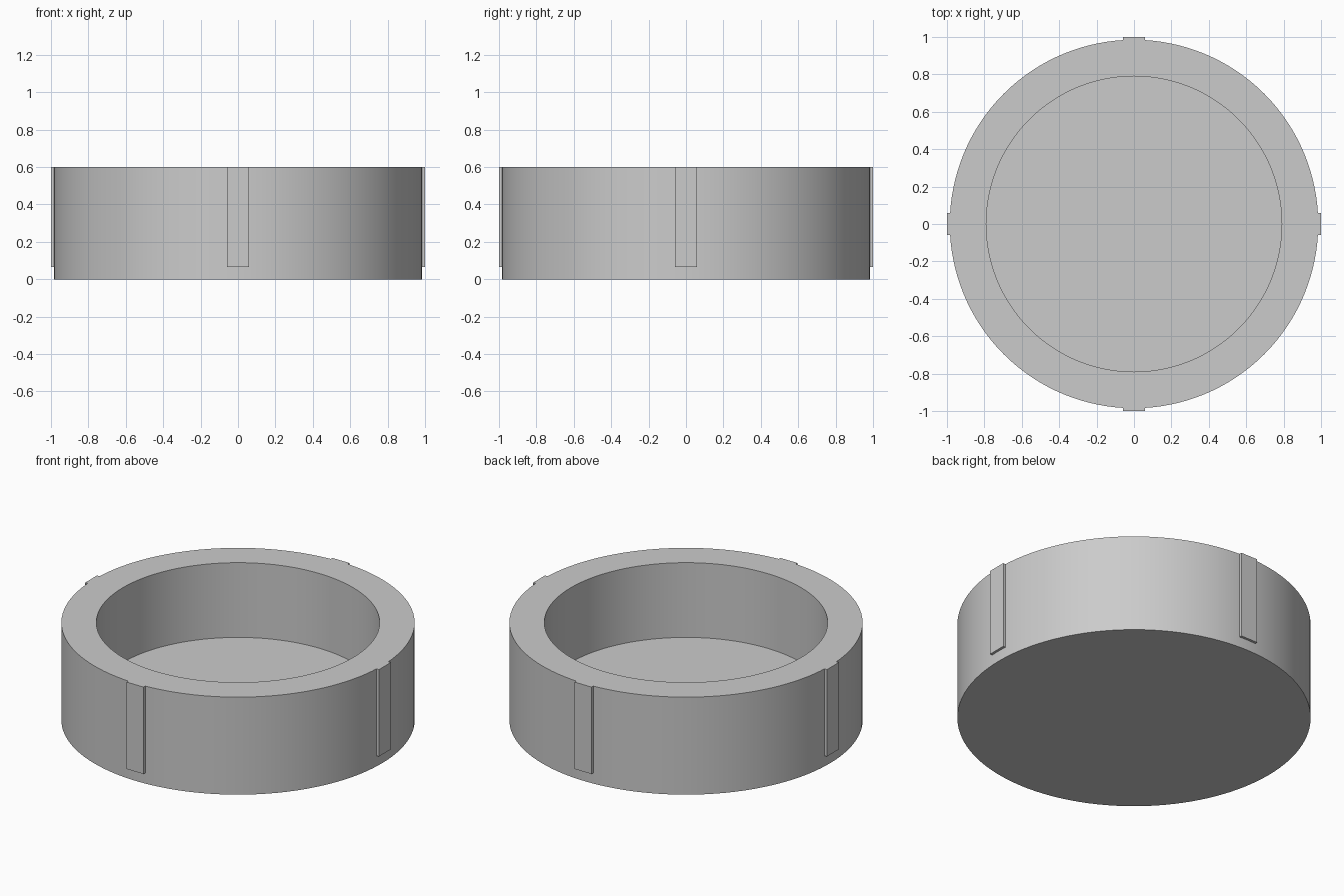
import bpy
import bmesh
import math
from mathutils import Matrix, Vector

cube = bpy.data.objects.get("Cube")
if cube:
    bpy.data.objects.remove(cube, do_unlink=True)

HEIGHT, FLOOR = 0.6, 0.14
OUTER, INNER = 0.985, 0.79
RIB_WIDTH, RIB_BOTTOM = 0.115, 0.065
RIB_INNER, RIB_OUTER = 0.982, 1.0
SEGMENTS = 128

grey = bpy.data.materials.new("plain grey")
grey.use_nodes = True
grey.diffuse_color = (0.6, 0.6, 0.6, 1)
grey.node_tree.nodes["Principled BSDF"].inputs["Base Color"].default_value = grey.diffuse_color


def add_object(name, bm):
    bmesh.ops.recalc_face_normals(bm, faces=bm.faces)
    mesh = bpy.data.meshes.new(name)
    bm.to_mesh(mesh)
    bm.free()
    mesh.materials.append(grey)
    obj = bpy.data.objects.new(name, mesh)
    bpy.context.collection.objects.link(obj)
    return obj


def ring(bm, radius, z):
    return bmesh.ops.create_circle(
        bm, segments=SEGMENTS, radius=radius,
        matrix=Matrix.Translation((0, 0, z)))["verts"]


# Round dish: closed base, outer wall, flat rim, inner wall and recessed floor
bm = bmesh.new()
rings = [ring(bm, r, z) for r, z in
         ((OUTER, 0), (OUTER, HEIGHT), (INNER, HEIGHT), (INNER, FLOOR))]
for low, high in zip(rings, rings[1:]):
    for i in range(SEGMENTS):
        j = (i + 1) % SEGMENTS
        bm.faces.new((low[i], low[j], high[j], high[i]))
bm.faces.new(rings[0])
bm.faces.new(rings[-1])
body = add_object("dish_body", bm)
bpy.ops.object.select_all(action='DESELECT')
body.select_set(True)
bpy.context.view_layer.objects.active = body
bpy.ops.object.shade_smooth_by_angle(angle=math.radians(30))

# Four thin upright ribs, flush with the rim and stopping short of the base
size = Vector((RIB_OUTER - RIB_INNER, RIB_WIDTH, HEIGHT - RIB_BOTTOM))
centre = Vector(((RIB_OUTER + RIB_INNER) / 2, 0, (HEIGHT + RIB_BOTTOM) / 2))
for i, side in enumerate(("left", "back", "right", "front")):
    bm = bmesh.new()
    turn = Matrix.Rotation(i * math.pi / 2, 4, 'Z')
    bmesh.ops.create_cube(
        bm, size=1,
        matrix=turn @ Matrix.Translation(centre) @ Matrix.Diagonal((*size, 1)))
    add_object(side + "_rib", bm)
